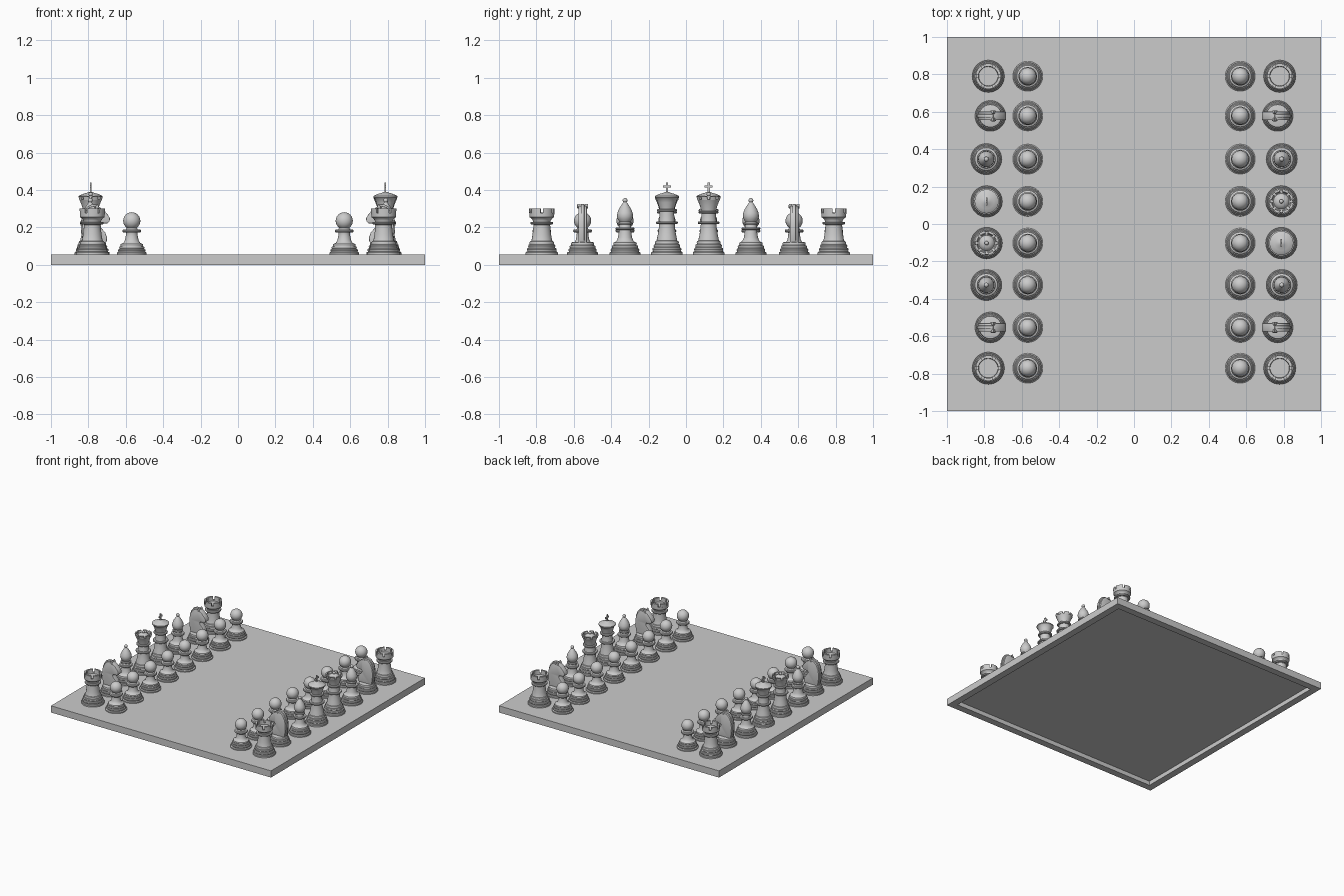
import bpy, bmesh
from math import pi, cos, sin, radians
from mathutils import Matrix, Vector

if "Cube" in bpy.data.objects:
    bpy.data.objects.remove(bpy.data.objects["Cube"])

TOP = 0.055      # playing surface height
SEG = 40


def finish(bm, name):
    bmesh.ops.recalc_face_normals(bm, faces=bm.faces)
    me = bpy.data.meshes.new(name)
    bm.to_mesh(me)
    bm.free()
    me.shade_smooth()
    me.set_sharp_from_angle(angle=radians(35))
    return me


def place(me, name, x, y, turn=0.0):
    ob = bpy.data.objects.new(name, me)
    ob.location = (x, y, TOP)
    ob.rotation_euler.z = turn
    bpy.context.collection.objects.link(ob)


def lathe(bm, profile):
    vs = [bm.verts.new((r, 0, z)) for r, z in profile]
    es = [bm.edges.new(p) for p in zip(vs, vs[1:])]
    bmesh.ops.spin(bm, geom=vs + es, cent=(0, 0, 0), axis=(0, 0, 1),
                   angle=2 * pi, steps=SEG, use_merge=True)
    bmesh.ops.remove_doubles(bm, verts=bm.verts, dist=1e-5)


def base(R, h):
    # stepped, ringed foot shared by every piece
    steps = [(0, 0), (1, 0), (1, .14), (.96, .2), (.9, .22), (.9, .28), (.93, .36),
             (.9, .46), (.83, .5), (.83, .56), (.85, .62), (.82, .72), (.75, .75),
             (.75, .82), (.76, .88), (.73, .97), (.66, 1)]
    return [(r * R, z * h) for r, z in steps]


def ball(r, z, start=-60, n=10):
    return [(r * cos(radians(a)) if a < 90 else 0, z + r * sin(radians(a)))
            for a in [start + (90 - start) * i / n for i in range(n + 1)]]


def ring(r, z, t, inner):
    # rounded collar of half thickness t
    return [(inner, z - t), (r - t * .5, z - t), (r, z - t * .4), (r, z + t * .4),
            (r - t * .5, z + t), (inner, z + t)]


def battlements(bm, count, fill, low, high):
    # ring of separate curved blocks; low and high = (inner r, outer r, z)
    for i in range(count):
        loops = []
        for j in range(5):
            a = 2 * pi / count * (i + fill * j / 4 + .5 * (1 - fill))
            loops.append([bm.verts.new((r * cos(a), r * sin(a), z)) for r, z in
                          ((low[0], low[2]), (low[1], low[2]),
                           (high[1], high[2]), (high[0], high[2]))])
        for A, B in zip(loops, loops[1:]):
            for k in range(4):
                m = (k + 1) % 4
                bm.faces.new((A[k], A[m], B[m], B[k]))
        bm.faces.new(loops[0])
        bm.faces.new(loops[-1])


def box(bm, size, loc):
    bmesh.ops.create_cube(bm, size=1, matrix=Matrix.Translation(loc) @
                          Matrix.Diagonal((*size, 1)))


def plate(bm, outline, y, half):
    # flat profile extruded along y, with softened rims
    part = bmesh.new()
    f = part.faces.new([part.verts.new((x, y - half, z)) for x, z in outline])
    ext = bmesh.ops.extrude_face_region(part, geom=[f])['geom']
    bmesh.ops.translate(part, vec=(0, 2 * half, 0),
                        verts=[v for v in ext if isinstance(v, bmesh.types.BMVert)])
    bmesh.ops.recalc_face_normals(part, faces=part.faces)
    rims = [e for e in part.edges if abs(e.verts[0].co.y - e.verts[1].co.y) < 1e-6]
    bmesh.ops.bevel(part, geom=rims, offset=.004, segments=2, affect='EDGES', profile=.5)
    tmp = bpy.data.meshes.new("plate")
    part.to_mesh(tmp)
    part.free()
    bm.from_mesh(tmp)
    bpy.data.meshes.remove(tmp)


# Board, hollow underneath
bm = bmesh.new()
box(bm, (2, 2, TOP), (0, 0, -TOP / 2))
under = [f for f in bm.faces if f.calc_center_median().z < -TOP * .9]
bmesh.ops.inset_region(bm, faces=under, thickness=.08)
rim = bmesh.ops.extrude_face_region(bm, geom=under)['geom']
bmesh.ops.translate(bm, vec=(0, 0, .035), verts=[v for v in rim if isinstance(v, bmesh.types.BMVert)])
bmesh.ops.delete(bm, geom=[f for f in under if f.is_valid], context='FACES')
place(finish(bm, "board"), "board", 0, 0)

# Pawn
bm = bmesh.new()
lathe(bm, base(.08, .058) + [(.044, .063), (.036, .078), (.032, .1), (.031, .115)]
      + ring(.05, .126, .008, .032) + [(.027, .143)] + ball(.046, .18, -55))
pawn = finish(bm, "pawn")

# Rook
bm = bmesh.new()
lathe(bm, base(.086, .072) + [(.054, .08), (.05, .105), (.046, .135), (.045, .158)]
      + ring(.061, .168, .007, .047) + [(.048, .182), (.055, .192), (.066, .2), (.067, .222),
                                       (.052, .222), (.051, .212), (0, .212)])
battlements(bm, 6, .8, (.052, .067, .22), (.053, .068, .246))
rook = finish(bm, "rook")

# Bishop
bm = bmesh.new()
lathe(bm, base(.083, .066) + [(.045, .073), (.038, .09), (.034, .115), (.032, .13)]
      + ring(.05, .138, .007, .033) + [(.031, .15)] + ring(.04, .166, .005, .031)
      + [(.03, .176), (.038, .188), (.043, .205), (.041, .222), (.033, .242),
         (.021, .262), (.012, .275), (.008, .28)] + ball(.013, .289, -50, 6))
bishop = finish(bm, "bishop")

# Queen and king share the lower body
body = (base(.084, .074) + [(.054, .082), (.049, .105), (.044, .135), (.042, .16)]
        + ring(.058, .17, .007, .042) + [(.041, .183), (.039, .21)])

bm = bmesh.new()
lathe(bm, body + ring(.053, .226, .007, .039) + [(.041, .24), (.047, .262), (.056, .284),
      (.061, .294), (.046, .294), (.042, .292), (.036, .302), (.022, .311), (.009, .314)]
      + ball(.011, .322, -45, 6))
battlements(bm, 8, .7, (.046, .061, .292), (.053, .065, .31))
queen = finish(bm, "queen")

bm = bmesh.new()
lathe(bm, body + ring(.053, .236, .007, .039) + [(.041, .25), (.049, .278), (.057, .298),
      (.064, .304), (.064, .312), (.058, .316), (.04, .324), (.02, .329), (.012, .334), (0, .336)])
box(bm, (.008, .012, .056), (0, 0, .358))
box(bm, (.008, .042, .012), (0, 0, .364))
king = finish(bm, "king")

# Knight: ringed foot, horse-head plate, thin mane and two ears
head = [(.05, .05), (.066, .07), (.068, .09), (.058, .118), (.038, .14), (.03, .155),
        (.036, .165), (.052, .166), (.07, .166), (.082, .178), (.083, .195), (.07, .215),
        (.05, .238), (.03, .252), (.005, .26), (-.025, .253), (-.046, .23), (-.059, .2),
        (-.065, .165), (-.064, .12), (-.058, .08), (-.05, .05)]
mane = [(.02, .25), (.014, .268), (-.01, .27), (-.036, .257), (-.056, .232), (-.068, .2),
        (-.073, .16), (-.07, .11), (-.06, .07), (-.04, .07), (-.04, .2)]
ear = [(.03, .245), (.016, .271), (.0, .25)]
bm = bmesh.new()
lathe(bm, base(.082, .066) + [(0, .066)])
plate(bm, head, 0, .023)
plate(bm, mane, 0, .009)
for s in (-1, 1):
    plate(bm, ear, s * .02, .009)
knight = finish(bm, "knight")

# Set out both sides
rows = (.79, .578, .347, .121, -.102, -.326, -.553, -.771)
officers = {"rook": (rook, .779), "knight": (knight, .768), "bishop": (bishop, .79),
            "queen": (queen, .788), "king": (king, .788)}
order = ["rook", "knight", "bishop", "king", "queen", "bishop", "knight", "rook"]
for side, names in ((-1, order), (1, order[::-1])):
    turn = 0 if side < 0 else pi
    for y, n in zip(rows, names):
        me, x = officers[n]
        place(me, n, side * x, y, turn)
        place(pawn, "pawn", side * .568, y, turn)
